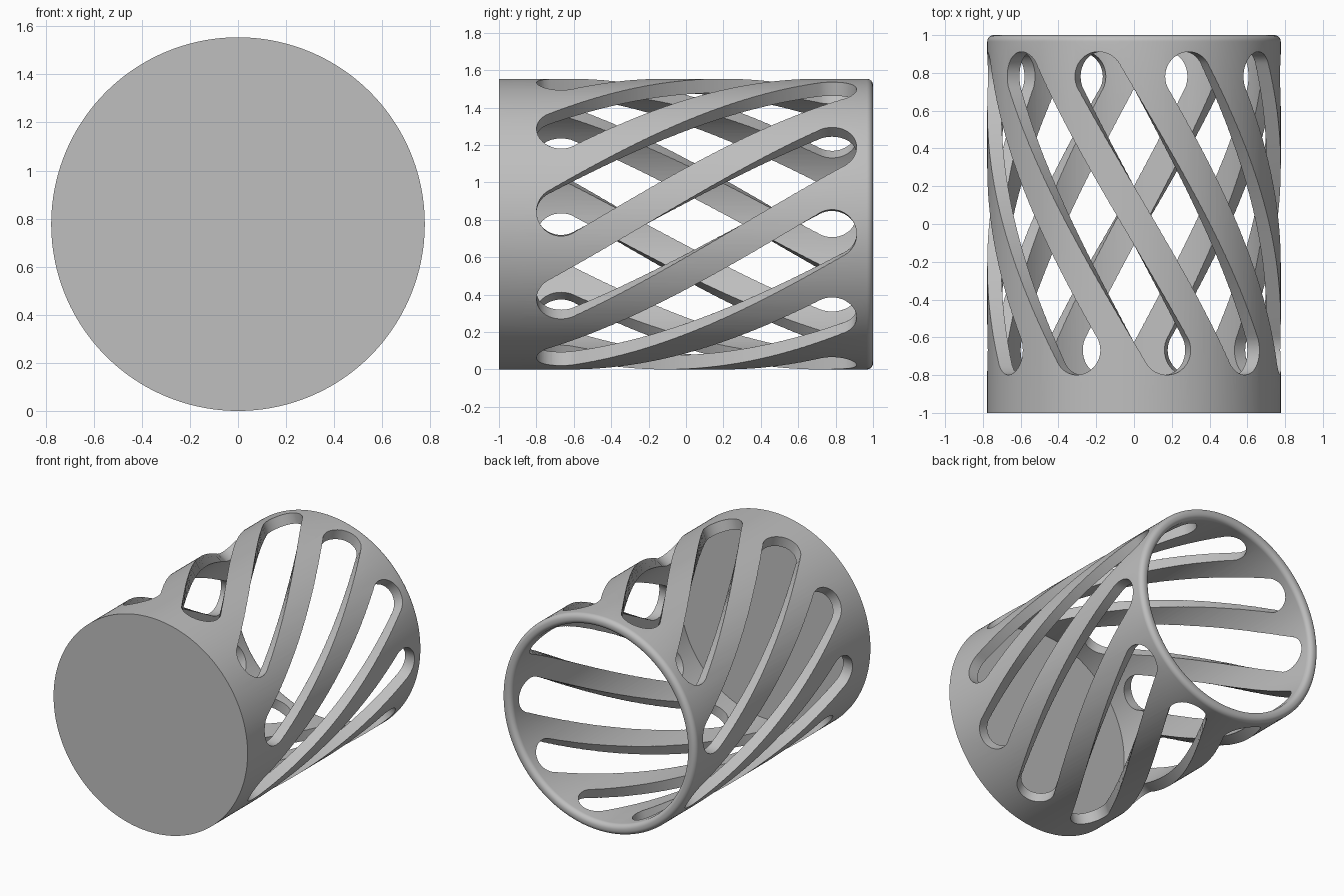
import bpy
import bmesh
from math import sin, cos, pi, radians, sqrt, tau

cube = bpy.data.objects.get("Cube")
if cube:
    bpy.data.objects.remove(cube, do_unlink=True)

RADIUS = 0.777      # outer radius, also the height of the axis
WALL = 0.075
FLOOR_Y = -0.94
FILLET = 0.034
SLOTS = 10
SLOT_R = 0.132      # half width of a slot

grey = bpy.data.materials.new("plain grey")
grey.use_nodes = True
colour = (0.52, 0.52, 0.52, 1)
grey.diffuse_color = colour
grey.node_tree.nodes["Principled BSDF"].inputs["Base Color"].default_value = colour


def finish(bm, name):
    """Weld, orient and link a bmesh as a new object."""
    bmesh.ops.remove_doubles(bm, verts=bm.verts, dist=1e-5)
    bmesh.ops.recalc_face_normals(bm, faces=bm.faces)
    mesh = bpy.data.meshes.new(name)
    bm.to_mesh(mesh)
    bm.free()
    mesh.materials.append(grey)
    obj = bpy.data.objects.new(name, mesh)
    bpy.context.collection.objects.link(obj)
    return obj


def on_cylinder(radius, angle, y):
    return (radius * cos(angle), y, RADIUS + radius * sin(angle))


# Basket body: a closed-bottom cup turned around the y axis, with a rounded rim
inner = RADIUS - WALL
profile = [(0, -1), (RADIUS, -1)]
for i in range(9):
    a = pi / 2 * i / 8
    profile.append((RADIUS - FILLET + FILLET * cos(a), 1 - FILLET + FILLET * sin(a)))
for i in range(9):
    a = pi / 2 + pi / 2 * i / 8
    profile.append((inner + FILLET + FILLET * cos(a), 1 - FILLET + FILLET * sin(a)))
profile += [(inner, FLOOR_Y), (0, FLOOR_Y)]

bm = bmesh.new()
verts = [bm.verts.new((r, y, RADIUS)) for r, y in profile]
edges = [bm.edges.new(pair) for pair in zip(verts, verts[1:])]
bmesh.ops.spin(bm, geom=verts + edges, cent=(0, 0, RADIUS), axis=(0, 1, 0),
               angle=tau, steps=180)
basket = finish(bm, "slotted_basket")

# Slot cutters: round-ended slots wrapped on the cylinder along a helix
front_y, back_y = -0.667, 0.78
front_angle, twist = radians(5), radians(63)
du, dy = RADIUS * twist, back_y - front_y
length = sqrt(du * du + dy * dy)
du, dy = du / length, dy / length

sections = []       # (distance along the slot, half width)
for i in range(13):
    a = pi / 2 * i / 12
    sections.append((-SLOT_R * cos(a), SLOT_R * sin(a)))
sections += [(length * i / 40, SLOT_R) for i in range(1, 40)]
for i in range(13):
    a = pi / 2 * i / 12
    sections.append((length + SLOT_R * sin(a), SLOT_R * cos(a)))

bm = bmesh.new()
for k in range(SLOTS):
    rings = []
    for s, w in sections:
        ring = []
        for radius, side in ((0.6, -w), (0.6, w), (0.9, w), (0.9, -w)):
            u = s * du - side * dy
            y = front_y + s * dy + side * du
            angle = front_angle + tau * k / SLOTS + u / RADIUS
            ring.append(bm.verts.new(on_cylinder(radius, angle, y)))
        rings.append(ring)
    for a, b in zip(rings, rings[1:]):
        for j in range(4):
            n = (j + 1) % 4
            bm.faces.new((a[j], a[n], b[n], b[j]))
cutter = finish(bm, "slot_cutter")
cutter.hide_render = True

# Cut the slots, then shade smooth with sharp slot edges
cut = basket.modifiers.new("slots", "BOOLEAN")
cut.operation = "DIFFERENCE"
cut.solver = "EXACT"
cut.object = cutter
for obj in bpy.context.selected_objects:
    obj.select_set(False)
basket.select_set(True)
bpy.context.view_layer.objects.active = basket
bpy.ops.object.modifier_apply(modifier=cut.name)
bpy.data.objects.remove(cutter, do_unlink=True)
bpy.ops.object.shade_smooth_by_angle(angle=radians(35))
